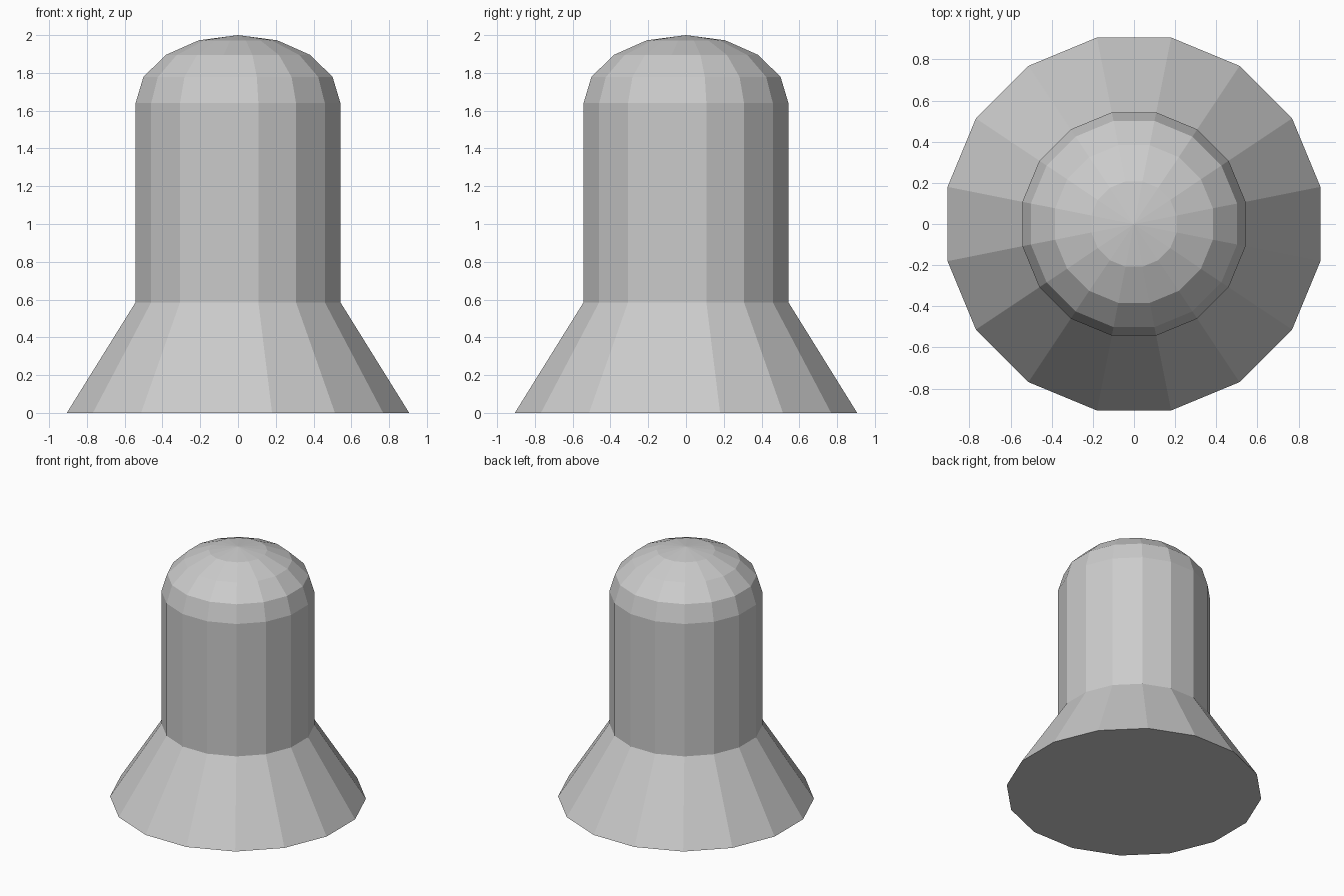
import bpy, bmesh, math

if "Cube" in bpy.data.objects:
    bpy.data.objects.remove(bpy.data.objects["Cube"])

SIDES = 16
BASE_R, BODY_R = 0.924, 0.553
FLARE_Z, DOME_Z, TOP_Z = 0.585, 1.64, 2.0

# Profile (radius, height): flared base, straight body, then quarter-ellipse dome
profile = [(BASE_R, 0), (BODY_R, FLARE_Z)]
for i in range(4):
    a = math.radians(22.5 * i)
    profile.append((BODY_R * math.cos(a), DOME_Z + (TOP_Z - DOME_Z) * math.sin(a)))

bm = bmesh.new()
rings = []
for r, z in profile:
    angles = [2 * math.pi * (k + 0.5) / SIDES for k in range(SIDES)]
    rings.append([bm.verts.new((r * math.cos(a), r * math.sin(a), z)) for a in angles])

# Side walls
for lo, hi in zip(rings, rings[1:]):
    for k in range(SIDES):
        n = (k + 1) % SIDES
        bm.faces.new((lo[k], lo[n], hi[n], hi[k]))

# Dome tip and flat underside
tip = bm.verts.new((0, 0, TOP_Z))
for k in range(SIDES):
    bm.faces.new((rings[-1][k], rings[-1][(k + 1) % SIDES], tip))
bm.faces.new(rings[0][::-1])

mesh = bpy.data.meshes.new("domed_post")
bm.to_mesh(mesh)
bm.free()
bpy.context.collection.objects.link(bpy.data.objects.new("domed_post", mesh))
